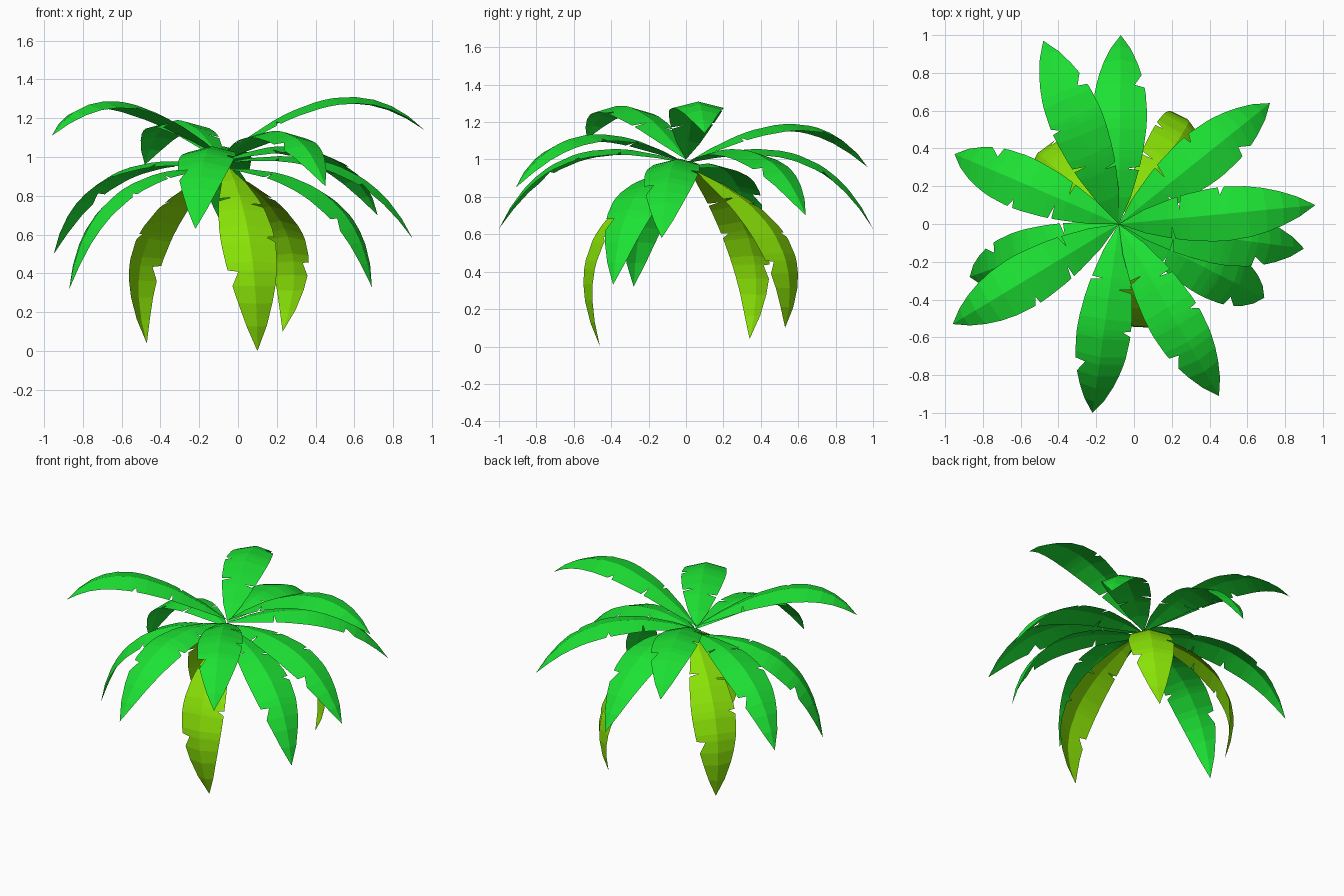
import bpy
import bmesh
import math
from mathutils import Vector

default_cube = bpy.data.objects.get("Cube")
if default_cube:
    bpy.data.objects.remove(default_cube, do_unlink=True)


def make_material(name, colour):
    material = bpy.data.materials.new(name)
    material.use_nodes = True
    material.diffuse_color = colour
    shader = material.node_tree.nodes["Principled BSDF"]
    shader.inputs["Base Color"].default_value = colour
    shader.inputs["Roughness"].default_value = 0.8
    return material


green = make_material("leaf green", (0.012, 0.76, 0.034, 1))
yellow_green = make_material("old leaf yellow green", (0.25, 0.76, 0.002, 1))

# Tears in the leaf edge: start, end, side (+1 left, -1 right), remaining width
SMALL_TEARS = [(0.25, 0.265, 1, 0.4), (0.21, 0.225, -1, 0.4), (0.45, 0.48, 1, 0.7)]
BIG_TEAR = (0.64, 0.72, -1, 0.6)
SEGMENTS = 10
CROWN_X = -0.08


def half_width(t):
    """Outline of an untorn leaf, pointed at the tip."""
    return 0.143 * max(math.sin(math.pi * t ** 0.94), 0) ** 0.8


def leaf_rings(tears):
    """Sorted list of (position, left width, right width)."""
    rings = []
    for i in range(SEGMENTS + 1):
        t = i / SEGMENTS
        if not any(start - 0.015 < t < end + 0.015 for start, end, _, _ in tears):
            rings.append((t, half_width(t), half_width(t)))
    for start, end, side, remaining in tears:
        for t, factor in ((start, 1), (start + 0.008, remaining), (end, 1)):
            width = half_width(t)
            torn = width * factor
            rings.append((t, torn, width) if side > 0 else (t, width, torn))
    return sorted(rings)


def sideways(direction):
    """Level unit vector to the left of a direction."""
    return Vector((-direction.y, direction.x, 0)).normalized()


def make_leaf(name, material, base, tip, reach, mid_z, sway=0, torn=True):
    """Arched leaf: its middle sits a share (reach) of the way out, swayed left."""
    base, tip = Vector(base), Vector(tip)
    middle = base.lerp(tip, reach) + sideways(tip - base) * sway
    middle.z = mid_z
    control = middle * 2 - (base + tip) / 2
    left = sideways(control - base)

    bm = bmesh.new()
    previous = None
    for t, wide_left, wide_right in leaf_rings(SMALL_TEARS + [BIG_TEAR] * torn):
        rib = base * (1 - t) ** 2 + control * 2 * t * (1 - t) + tip * t * t
        tangent = (control - base) * (1 - t) + (tip - control) * t
        normal = tangent.cross(left).normalized()
        # Both halves fold down from the central rib
        row = [bm.verts.new(rib + left * w - normal * abs(w) * 0.25)
               for w in (wide_left, 0, -wide_right)]
        if previous:
            for k in range(2):
                bm.faces.new((previous[k], previous[k + 1], row[k + 1], row[k]))
        previous = row
    bmesh.ops.remove_doubles(bm, verts=bm.verts[:], dist=0.0001)
    bm.normal_update()
    mesh = bpy.data.meshes.new(name)
    bm.to_mesh(mesh)
    bm.free()
    mesh.materials.append(material)
    leaf = bpy.data.objects.new(name, mesh)
    bpy.context.collection.objects.link(leaf)


# Two highest leaves, without the big tear
high_base = (CROWN_X, 0, 1.0)
make_leaf("high_leaf_left", green, high_base, (0.96, 0.1, 1.14), 0.56, 1.305, torn=False)
make_leaf("high_leaf_right", green, high_base, (-0.96, -0.53, 1.11), 0.6, 1.285, torn=False)

# Spreading green leaves: base height, tip, reach, height of the middle
green_leaves = {
    "back_left_leaf": (0.98, (0.72, 0.64, 0.7), 0.6, 1.03),
    "back_leaf": (0.98, (-0.07, 1, 0.63), 0.61, 1.02),
    "back_right_leaf": (0.98, (-0.48, 0.97, 0.96), 0.59, 1.19),
    "right_leaf": (0.95, (-0.95, 0.37, 0.5), 0.65, 0.91),
    "low_right_leaf": (0.94, (-0.87, -0.28, 0.32), 0.69, 0.81),
    "front_leaf": (0.98, (-0.22, -1, 0.63), 0.61, 1.02),
    "front_left_leaf": (0.98, (0.45, -0.91, 0.85), 0.59, 1.13),
    "low_left_leaf": (0.94, (0.69, -0.39, 0.33), 0.7, 0.8),
    "left_leaf": (0.97, (0.9, -0.13, 0.58), 0.62, 0.95),
}
for name, (base_z, tip, reach, mid_z) in green_leaves.items():
    make_leaf(name, green, (CROWN_X, 0, base_z), tip, reach, mid_z)

# Drooping old leaves: base, tip, reach, height of the middle, sway
old_leaves = {
    "old_front_leaf": ((-0.05, -0.02, 0.95), (0.1, -0.46, 0), 1.06, 0.56, -0.05),
    "old_right_leaf": ((-0.08, 0.02, 0.95), (-0.47, 0.34, 0.04), 0.98, 0.58, 0),
    "old_left_leaf": ((-0.08, 0.05, 0.94), (0.23, 0.53, 0.1), 0.95, 0.59, -0.05),
}
for name, (base, tip, reach, mid_z, sway) in old_leaves.items():
    make_leaf(name, yellow_green, base, tip, reach, mid_z, sway)
